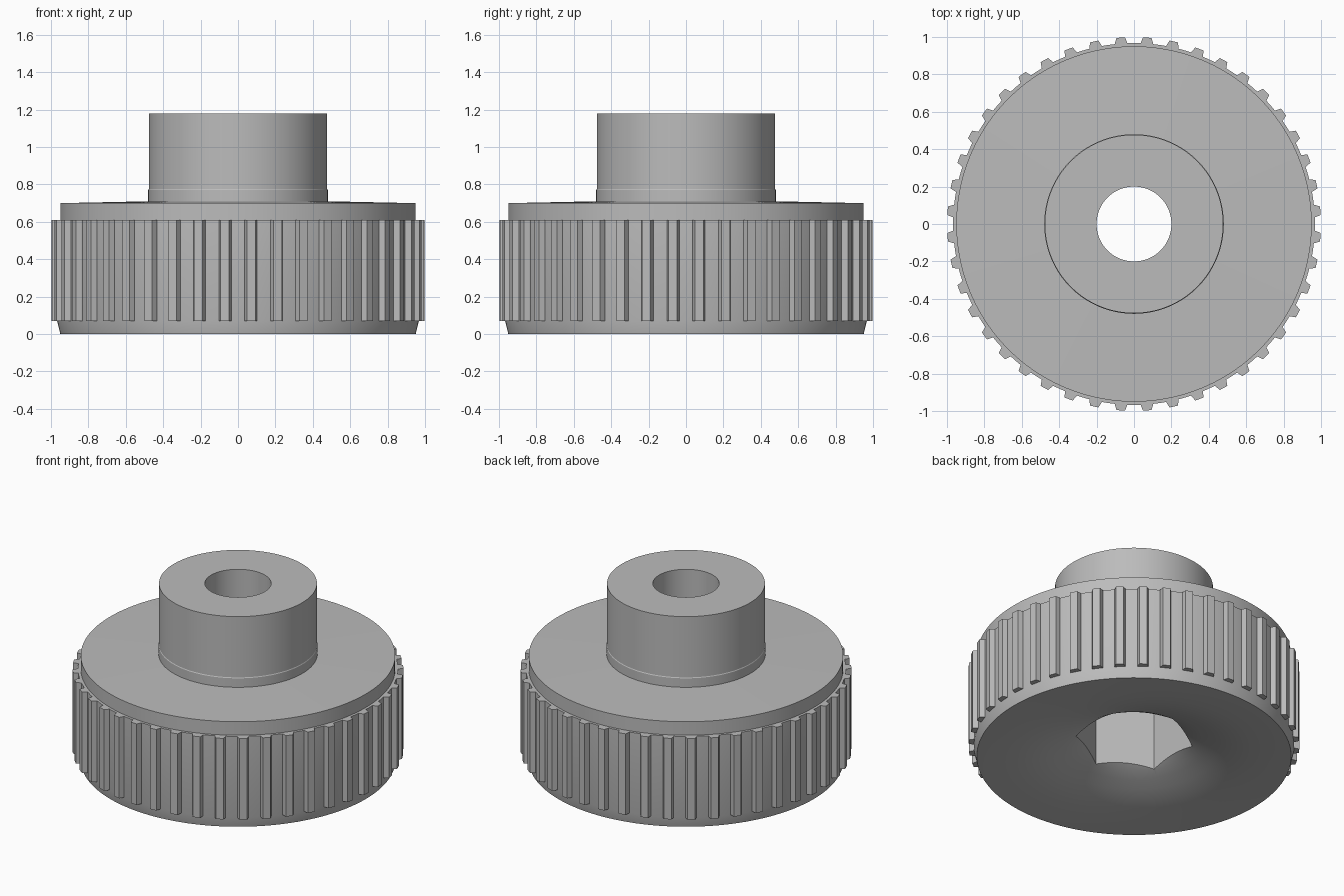
import bpy
import bmesh
import math
from mathutils import Matrix

cube = bpy.data.objects.get("Cube")
if cube:
    bpy.data.objects.remove(cube, do_unlink=True)

TEETH = 44
SEGMENTS = TEETH * 4

grey = bpy.data.materials.new("plain grey")
grey.use_nodes = True
grey.diffuse_color = (0.5, 0.5, 0.5, 1)
grey.node_tree.nodes["Principled BSDF"].inputs["Base Color"].default_value = (0.5, 0.5, 0.5, 1)


def make_object(name, bm):
    bmesh.ops.recalc_face_normals(bm, faces=bm.faces)
    mesh = bpy.data.meshes.new(name)
    bm.to_mesh(mesh)
    bm.free()
    mesh.materials.append(grey)
    obj = bpy.data.objects.new(name, mesh)
    bpy.context.collection.objects.link(obj)
    return obj


def select_only(obj):
    bpy.ops.object.select_all(action="DESELECT")
    obj.select_set(True)
    bpy.context.view_layer.objects.active = obj


def lathe(name, profile):
    """Revolve a closed (radius, height) profile about z."""
    bm = bmesh.new()
    rings = []
    for i in range(SEGMENTS):
        a = math.tau * i / SEGMENTS
        rings.append([bm.verts.new((r * math.cos(a), r * math.sin(a), z)) for r, z in profile])
    n = len(profile)
    for i in range(SEGMENTS):
        here, there = rings[i], rings[(i + 1) % SEGMENTS]
        for j in range(n):
            k = (j + 1) % n
            bm.faces.new((here[j], there[j], there[k], here[k]))
    return make_object(name, bm)


# Wheel, neck and bore, with a dished underside
wheel = lathe("wheel_body", [
    (0.2, 0.19), (0.3, 0.135), (0.357, 0.105), (0.42, 0.083), (0.5, 0.056),
    (0.6, 0.03), (0.7, 0.015), (0.82, 0.005), (0.95, 0),
    (0.967, 0.07), (0.967, 0.61), (0.95, 0.61), (0.95, 0.7),
    (0.48, 0.71), (0.48, 0.77), (0.477, 0.775), (0.477, 1.18), (0.2, 1.18),
])

# Hexagonal pocket cut up from below
bm = bmesh.new()
bmesh.ops.create_cone(bm, cap_ends=True, segments=6, radius1=0.357, radius2=0.357, depth=0.8,
                      matrix=Matrix.Translation((0, 0, 0.2)) @ Matrix.Rotation(math.pi / 2, 4, "Z"))
# Put corners on the y axis whatever the primitive's starting angle
v = bm.verts[:][0].co
turn = math.pi / 2 - math.atan2(v.y, v.x)
bmesh.ops.rotate(bm, verts=bm.verts, cent=(0, 0, 0), matrix=Matrix.Rotation(turn, 3, "Z"))
cutter = make_object("hex_pocket_cutter", bm)
cutter.hide_render = True

cut = wheel.modifiers.new("hex_pocket", "BOOLEAN")
cut.operation = "DIFFERENCE"
cut.solver = "EXACT"
cut.object = cutter
select_only(wheel)
bpy.ops.object.modifier_apply(modifier=cut.name)
bpy.data.objects.remove(cutter, do_unlink=True)
bpy.ops.object.shade_smooth_by_angle(angle=math.radians(20))

# Grip teeth: tapered ribs around the rim
bm = bmesh.new()
section = [(0.95, -0.034), (0.97, -0.033), (0.999, -0.023),
           (0.999, 0.023), (0.97, 0.033), (0.95, 0.034)]
for i in range(TEETH):
    spin = Matrix.Rotation(math.tau * (i + 0.5) / TEETH, 4, "Z")
    low = [bm.verts.new(spin @ Matrix.Translation((x, y, 0.07)).translation) for x, y in section]
    high = [bm.verts.new(spin @ Matrix.Translation((x, y, 0.61)).translation) for x, y in section]
    bm.faces.new(low[::-1])
    bm.faces.new(high)
    for j in range(len(section)):
        k = (j + 1) % len(section)
        bm.faces.new((low[j], low[k], high[k], high[j]))
make_object("grip_teeth", bm)
